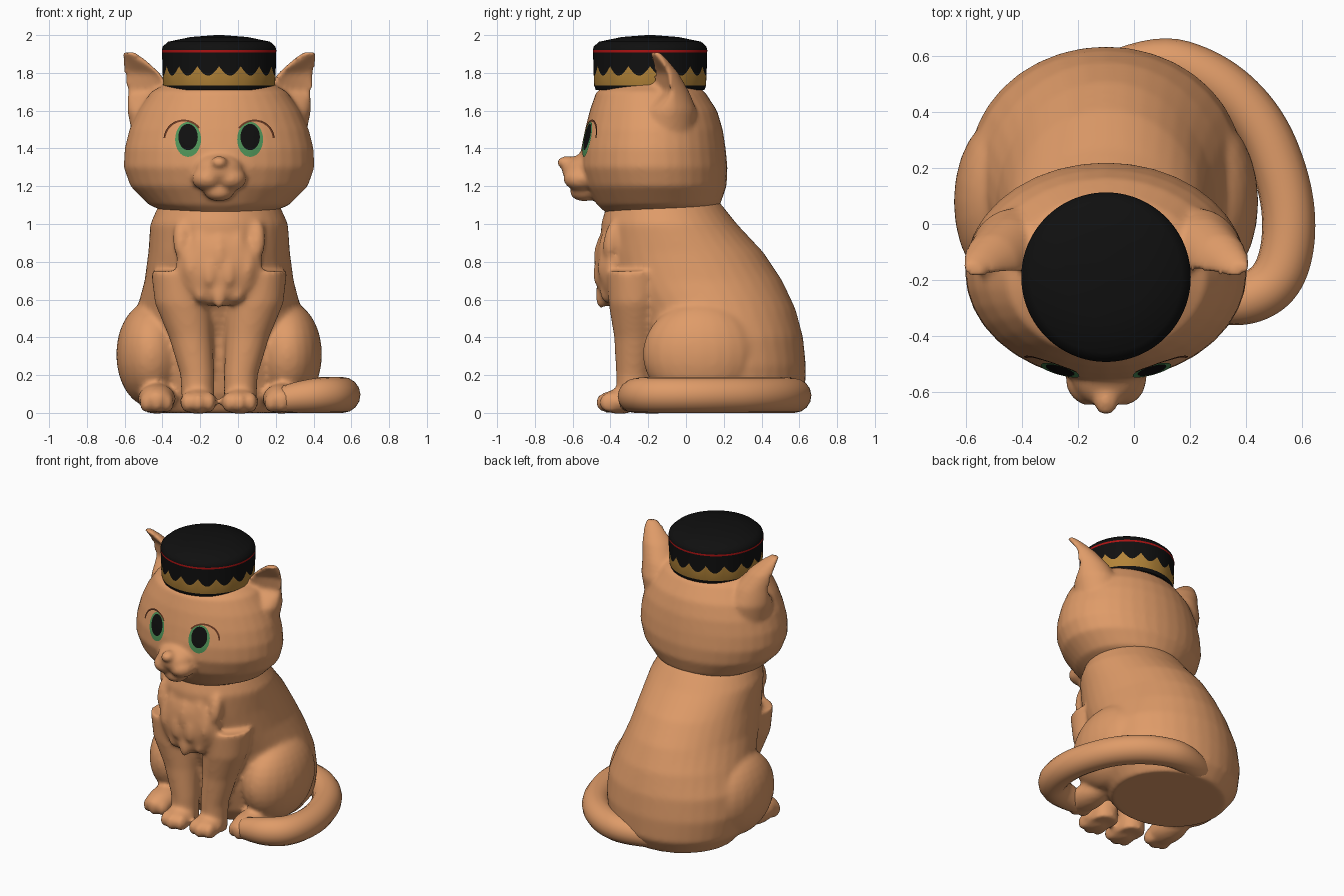
import bpy, bmesh
from math import sin, cos, pi, radians
from mathutils import Matrix, Vector

if "Cube" in bpy.data.objects:
    bpy.data.objects.remove(bpy.data.objects["Cube"])

CX = -0.1  # the animal sits left of centre, the tail fills the other side


def material(name, rgb):
    m = bpy.data.materials.new(name)
    m.use_nodes = True
    m.diffuse_color = (*rgb, 1)
    m.node_tree.nodes["Principled BSDF"].inputs["Base Color"].default_value = (*rgb, 1)
    return m


FUR = material("tan fur", (0.74, 0.33, 0.14))
BLACK = material("black", (0.005, 0.005, 0.005))
GOLD = material("gold", (0.45, 0.23, 0.04))
RED = material("red", (0.4, 0.006, 0.006))
GREEN = material("green", (0.08, 0.3, 0.1))
BROWN = material("dark brown", (0.15, 0.045, 0.018))


def finish(bm, name, mats):
    bmesh.ops.recalc_face_normals(bm, faces=bm.faces)
    mesh = bpy.data.meshes.new(name)
    bm.to_mesh(mesh)
    bm.free()
    ob = bpy.data.objects.new(name, mesh)
    bpy.context.collection.objects.link(ob)
    for m in mats:
        mesh.materials.append(m)
    mesh.polygons.foreach_set("use_smooth", [True] * len(mesh.polygons))
    return ob


def bridge(bm, rows, closed=True):
    faces = []
    for a, b in zip(rows, rows[1:]):
        n = len(a)
        for i in range(n if closed else n - 1):
            j = (i + 1) % n
            faces.append(bm.faces.new((a[i], a[j], b[j], b[i])))
    return faces


def loft(bm, rings, side=1, turn=0, n=36):
    """Rings of (x, y, z, rx, ry, front factor); a negative factor hollows the front."""
    rows = []
    for x, y, z, rx, ry, front in rings:
        row = []
        for i in range(n):
            a = 2 * pi * i / n
            u, v = rx * cos(a), ry * sin(a)
            if v < 0:
                v *= front
            px = x + u * cos(turn) - v * sin(turn)
            row.append(bm.verts.new((CX + side * px, y + u * sin(turn) + v * cos(turn), z)))
        rows.append(row)
    bridge(bm, rows)
    bm.faces.new(rows[0])
    bm.faces.new(rows[-1])


def blob(bm, centre, size, tilt=0):
    m = (Matrix.Translation(Vector(centre) + Vector((CX, 0, 0)))
         @ Matrix.Rotation(tilt, 4, 'X') @ Matrix.Diagonal((*size, 1)))
    bmesh.ops.create_uvsphere(bm, u_segments=24, v_segments=16, radius=1, matrix=m)


def blend(ob, voxel, smooth):
    r = ob.modifiers.new("Blend", 'REMESH')
    r.mode = 'VOXEL'
    r.voxel_size = voxel
    r.use_smooth_shade = True
    s = ob.modifiers.new("Soften", 'SMOOTH')
    s.factor = 0.5
    s.iterations = smooth


def span(z, front, back, rx):
    return (0, (front + back) / 2, z, rx, (back - front) / 2, 1)


# Body: torso, haunches, legs, paws and chest fur
bm = bmesh.new()
loft(bm, [span(0.0, -0.12, 0.57, 0.38), span(0.1, -0.18, 0.63, 0.46),
          span(0.25, -0.22, 0.635, 0.49), span(0.4, -0.25, 0.62, 0.48),
          span(0.55, -0.32, 0.58, 0.435), span(0.7, -0.42, 0.51, 0.395),
          span(0.85, -0.45, 0.41, 0.375), span(1.0, -0.45, 0.27, 0.365),
          span(1.1, -0.42, 0.19, 0.32), span(1.2, -0.35, 0.1, 0.2)])
for s in (-1, 1):
    blob(bm, (s * 0.36, 0.08, 0.31), (0.185, 0.31, 0.28))
    blob(bm, (s * 0.33, -0.18, 0.075), (0.1, 0.18, 0.08))
    loft(bm, [(0.11, -0.28, 0.01, 0.085, 0.085, 1), (0.115, -0.28, 0.2, 0.09, 0.09, 1),
              (0.15, -0.27, 0.4, 0.115, 0.11, 1), (0.19, -0.27, 0.58, 0.15, 0.14, 1),
              (0.21, -0.26, 0.75, 0.15, 0.16, 1)], s)
    blob(bm, (s * 0.11, -0.35, 0.06), (0.1, 0.11, 0.066))
    for t in (-1, 0, 1):
        blob(bm, (s * 0.11 + t * 0.058, -0.42 + abs(t) * 0.02, 0.055), (0.036, 0.06, 0.055))
        blob(bm, (s * 0.33 + t * 0.055, -0.3 + abs(t) * 0.02, 0.055), (0.036, 0.06, 0.055))
blob(bm, (0, -0.39, 0.78), (0.23, 0.09, 0.22))
for row, (z, y, count) in enumerate([(0.86, -0.44, 5), (0.76, -0.455, 4), (0.66, -0.43, 3)]):
    for i in range(count):
        x = (i - (count - 1) / 2) * 0.1
        blob(bm, (x, y + abs(x) * 0.25, z + abs(x) * 0.3), (0.045, 0.045, 0.11), radians(-12))
body = finish(bm, "body", [FUR])
blend(body, 0.015, 8)

# Head: skull, cheeks, muzzle and hollow ears
bm = bmesh.new()
loft(bm, [span(1.03, -0.39, 0.1, 0.2), span(1.1, -0.47, 0.18, 0.37),
          span(1.2, -0.53, 0.215, 0.47), span(1.3, -0.56, 0.22, 0.505),
          span(1.4, -0.555, 0.21, 0.5), span(1.5, -0.535, 0.195, 0.475),
          span(1.6, -0.51, 0.165, 0.43), span(1.7, -0.475, 0.1, 0.36),
          span(1.78, -0.35, -0.02, 0.22)])
blob(bm, (0, -0.52, 1.3), (0.13, 0.14, 0.08), radians(15))
blob(bm, (0, -0.63, 1.325), (0.045, 0.055, 0.035))
blob(bm, (0, -0.54, 1.17), (0.08, 0.075, 0.05))
for s in (-1, 1):
    blob(bm, (s * 0.06, -0.555, 1.24), (0.085, 0.095, 0.065))
    loft(bm, [(0.32, -0.1, 1.48, 0.14, 0.15, 1), (0.34, -0.11, 1.6, 0.15, 0.17, 0.7),
              (0.375, -0.13, 1.7, 0.125, 0.15, -0.1), (0.415, -0.14, 1.8, 0.1, 0.1, -0.2),
              (0.455, -0.155, 1.87, 0.066, 0.055, 0.2), (0.48, -0.165, 1.91, 0.035, 0.025, 1)],
         s, radians(22))
head = finish(bm, "head", [FUR])
blend(head, 0.014, 6)

# Tail curling round the left side
curve = bpy.data.curves.new("tail", 'CURVE')
curve.dimensions = '3D'
curve.bevel_depth = 0.095
curve.bevel_resolution = 6
curve.use_fill_caps = True
path = [(-0.2, 0.48, 0.8), (0.05, 0.6, 0.95), (0.28, 0.53, 1), (0.45, 0.37, 1),
        (0.54, 0.15, 1), (0.56, -0.04, 1), (0.52, -0.2, 1), (0.42, -0.27, 0.98),
        (0.3, -0.28, 0.85), (0.22, -0.27, 0.7), (0.2, -0.27, 0.05)]
sp = curve.splines.new('NURBS')
sp.points.add(len(path) - 1)
for p, (x, y, r) in zip(sp.points, path):
    p.co = (x, y, 0.095 * max(r, 0.7), 1)
    p.radius = r
sp.use_endpoint_u = True
sp.order_u = 3
sp.resolution_u = 8
sp.use_smooth = True
tail = bpy.data.objects.new("tail", curve)
bpy.context.collection.objects.link(tail)
curve.materials.append(FUR)

# Round hat with a scalloped gold band and a red piping line
bm = bmesh.new()
n, scallops = 128, 16
levels = [(0.288, 1.71, 0), (0.296, 1.732, 0), (0.3, 1.785, 0.05), (0.302, 1.908, 0),
          (0.303, 1.92, 0), (0.298, 1.94, 0), (0.27, 1.965, 0), (0.15, 1.99, 0), (0.02, 2.0, 0)]
colours = [0, 1, 0, 2, 0, 0, 0, 0]
rows = []
for r, z, wave in levels:
    angles = [2 * pi * i / n for i in range(n)]
    rows.append([bm.verts.new((CX + r * cos(a), -0.19 + r * sin(a),
                               z + wave * (1 - abs(sin(a * scallops / 2))))) for a in angles])
for k, colour in enumerate(colours):
    for f in bridge(bm, rows[k:k + 2]):
        f.material_index = colour
bm.faces.new(rows[0])
bm.faces.new(rows[-1])
hat = finish(bm, "hat", [BLACK, GOLD, RED])
bpy.context.view_layer.objects.active = hat
hat.select_set(True)
bpy.ops.object.shade_smooth_by_angle(angle=radians(40))


def lay_on_head(ob, gap):
    w = ob.modifiers.new("Lay on head", 'SHRINKWRAP')
    w.target = head
    w.wrap_method = 'PROJECT'
    w.wrap_mode = 'ABOVE_SURFACE'
    w.use_project_y = True
    w.offset = gap


# Eyes with green irises and black pupils, and a lash line over each
for s, label in ((-1, "right"), (1, "left")):
    bm = bmesh.new()
    rows = []
    for k in range(1, 9):
        t = k / 8
        rx, rz, z = 0.068 * t, 0.092 * t, 1.447 + 0.05 * (1 - t)
        rows.append([bm.verts.new((CX + s * 0.163 + rx * cos(2 * pi * i / 32), -1,
                                   z + rz * sin(2 * pi * i / 32))) for i in range(32)])
    bm.faces.new(rows[0]).material_index = 1
    for k in range(7):
        for f in bridge(bm, rows[k:k + 2]):
            f.material_index = 1 if k < 5 else 0
    lay_on_head(finish(bm, label + "_eye", [GREEN, BLACK]), 0.005)

    bm = bmesh.new()
    rows = []
    for r in (0.096, 0.106):
        arc = [radians(5 + 6 * i) for i in range(24)]
        rows.append([bm.verts.new((CX + s * (0.185 + r * cos(a)), -1, 1.445 + r * sin(a)))
                     for a in arc])
    bridge(bm, rows, closed=False)
    lay_on_head(finish(bm, label + "_lash", [BROWN]), 0.007)
